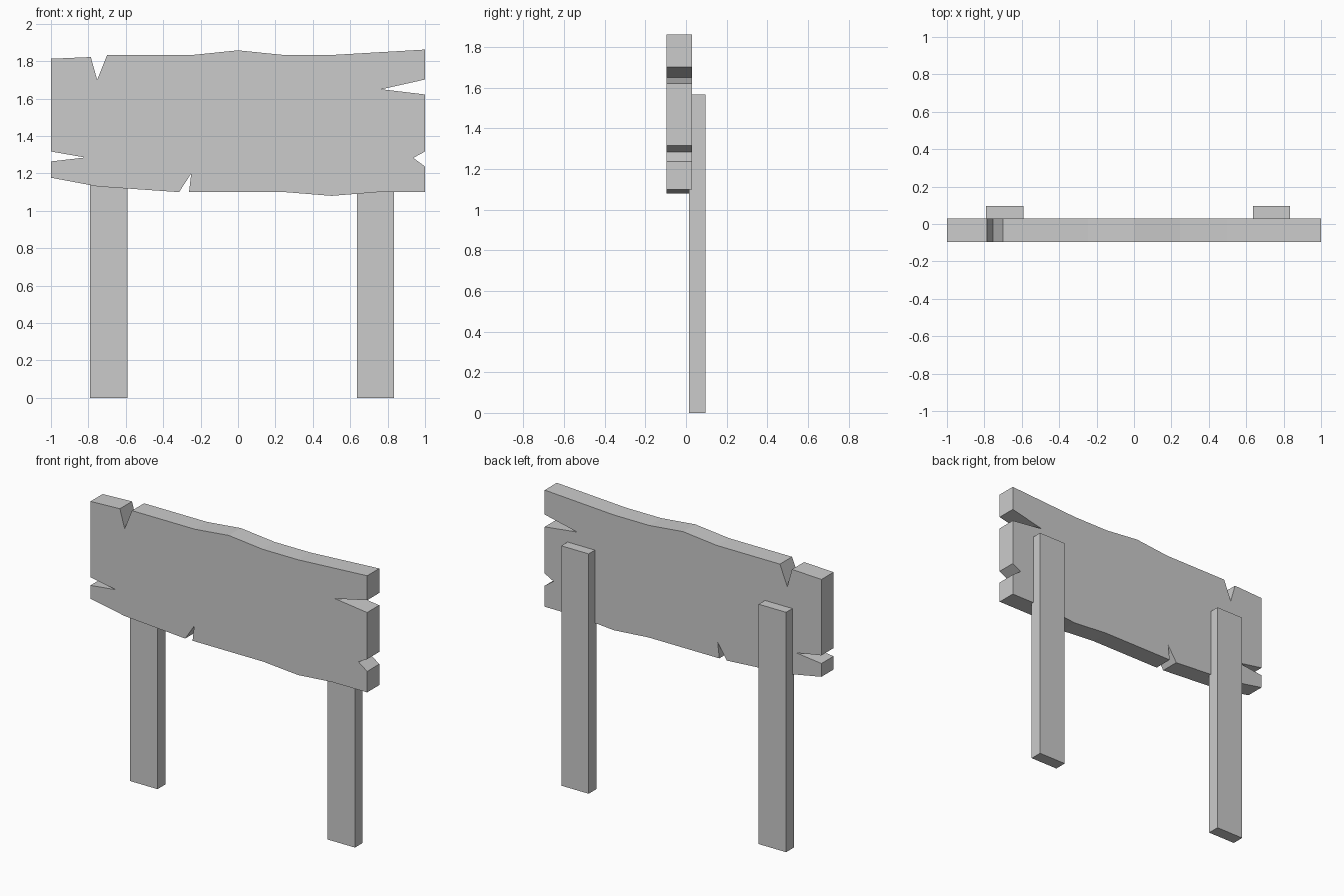
import bpy, bmesh

if "Cube" in bpy.data.objects:
    bpy.data.objects.remove(bpy.data.objects["Cube"])

def extruded(name, outline, y_front, y_back):
    """Extrude an x/z outline from y_front to y_back."""
    bm = bmesh.new()
    face = bm.faces.new([bm.verts.new((x, y_front, z)) for x, z in outline])
    result = bmesh.ops.extrude_face_region(bm, geom=[face])
    for v in result["geom"]:
        if isinstance(v, bmesh.types.BMVert):
            v.co.y = y_back
    bmesh.ops.recalc_face_normals(bm, faces=bm.faces)
    mesh = bpy.data.meshes.new(name)
    bm.to_mesh(mesh)
    bm.free()
    obj = bpy.data.objects.new(name, mesh)
    bpy.context.collection.objects.link(obj)
    return obj

# Weathered board: wavy edges with splintered notches
top = [(-1, 1.813), (-0.787, 1.822), (-0.753, 1.70), (-0.70, 1.833),
       (-0.245, 1.833), (0, 1.858), (0.245, 1.833), (0.5, 1.833), (1, 1.862)]
right = [(1, 1.702), (0.767, 1.65), (1, 1.622), (1, 1.317), (0.937, 1.283), (1, 1.237)]
bottom = [(1, 1.10), (0.75, 1.10), (0.5, 1.08), (0.25, 1.10), (-0.262, 1.10),
          (-0.25, 1.20), (-0.315, 1.10), (-0.75, 1.13), (-1, 1.177)]
left = [(-1, 1.264), (-0.817, 1.285), (-1, 1.317)]
extruded("sign_board", top + right + bottom + left, -0.095, 0.03)

# Two posts, slightly let into the back of the board
for name, x in (("left_post", -0.79), ("right_post", 0.637)):
    w, h = 0.198, 1.567
    extruded(name, [(x, 0), (x + w, 0), (x + w, h), (x, h)], 0.015, 0.095)
